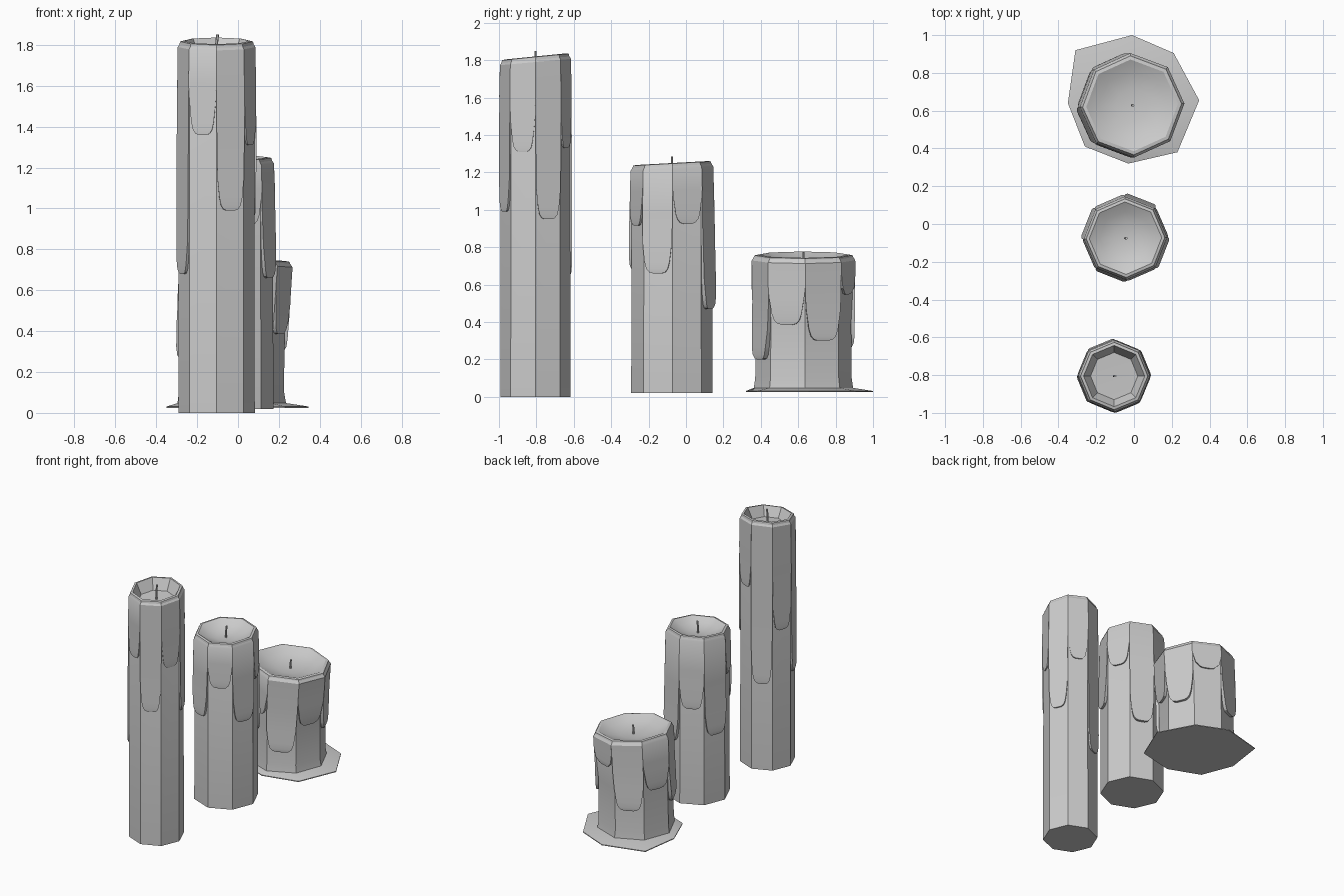
import bpy, bmesh, math
from math import cos, sin, radians

if "Cube" in bpy.data.objects:
    bpy.data.objects.remove(bpy.data.objects["Cube"])

N = 8


def make_object(name, verts, faces):
    me = bpy.data.meshes.new(name)
    me.from_pydata(verts, [], faces)
    bm = bmesh.new()
    bm.from_mesh(me)
    bmesh.ops.recalc_face_normals(bm, faces=bm.faces)
    bm.to_mesh(me)
    bm.free()
    ob = bpy.data.objects.new(name, me)
    bpy.context.collection.objects.link(ob)
    bpy.ops.object.select_all(action='DESELECT')
    bpy.context.view_layer.objects.active = ob
    ob.select_set(True)
    bpy.ops.object.shade_smooth_by_angle(angle=radians(30))
    return ob


def bridge(a, b, n=N):
    return [(a + i, a + (i + 1) % n, b + (i + 1) % n, b + i) for i in range(n)]


def candle(name, cy, rot, prof, top, tilt, rim, bowl, wick_top, drips, thick):
    """prof: (z, radius, centre x) rows; rim/bowl: (radius, z offset) rows."""
    tx, ty = tilt
    zb, cxt = prof[0][0], prof[-1][2]

    def at(z):
        # radius and centre at height z
        if z <= prof[0][0]:
            return prof[0][1:]
        for (z0, r0, c0), (z1, r1, c1) in zip(prof, prof[1:]):
            if z <= z1:
                t = (z - z0) / (z1 - z0)
                return r0 + (r1 - r0) * t, c0 + (c1 - c0) * t
        return prof[-1][1:]

    def point(k, s, r, cx, z):
        # point on side k, s from 0 to 1 along it, with the sloping top applied
        a, b = (radians(rot) + (k + i) * math.tau / N for i in (0, 1))
        x = r * (cos(a) * (1 - s) + cos(b) * s)
        y = r * (sin(a) * (1 - s) + sin(b) * s)
        w = max(0, min(1, (z - top + 0.3) / 0.3))
        return (cx + x, cy + y, z + w * (tx * x + ty * y))

    # body with rim and melted hollow
    rows = list(prof) + [(top + dz, r, cxt) for r, dz in rim + bowl]
    verts = [point(k, 0, r, c, z) for z, r, c in rows for k in range(N)]
    faces = [tuple(range(N))]
    for i in range(len(rows) - 1):
        faces += bridge(i * N, i * N + N)
    last = (len(rows) - 1) * N
    verts.append((cxt, cy, top + bowl[-1][1] - 0.003))
    faces += [(last + k, last + (k + 1) % N, len(verts) - 1) for k in range(N)]
    make_object(name + "_candle_body", verts, faces)

    # wax drips, one tongue per side
    verts, faces = [], []
    for k, zend in enumerate(drips):
        length = top - zend
        th = 0.006 + thick * length / (top - zb)
        h = min(0.16, length * 0.4)
        # (z, inset from side edges, outward offset)
        sect = [(top - 0.004, 0.0, -0.012), (top - 0.03, 0.0, 0.005),
                (zend + length * 0.55, 0.0, 0.006 + th * 0.25),
                (zend + h, 0.03, th * 0.8), (zend + h * 0.4, 0.1, th),
                (zend + 0.025, 0.16, th), (zend + 0.006, 0.25, th * 0.9),
                (zend, 0.36, th * 0.8)]
        base = len(verts)
        for z, s, o in sect:
            r, c = at(z)
            verts += [point(k, s, r + o, c, z), point(k, 1 - s, r + o, c, z),
                      point(k, 1 - s, r - 0.02, c, z), point(k, s, r - 0.02, c, z)]
        for i in range(len(sect) - 1):
            faces += bridge(base + i * 4, base + i * 4 + 4, 4)
        e = base + (len(sect) - 1) * 4
        faces += [(base, base + 1, base + 2, base + 3), (e, e + 1, e + 2, e + 3)]
    make_object(name + "_candle_drips", verts, faces)

    # wick
    z0 = top + bowl[-1][1] - 0.01
    path = [(z0, 0), (z0 + (wick_top - z0) * 0.6, 0.0), (wick_top, 0.005)]
    verts = [(cxt + d + 0.007 * cos(i * math.tau / 6), cy + 0.007 * sin(i * math.tau / 6), z)
             for z, d in path for i in range(6)]
    make_object(name + "_candle_wick", verts,
                [tuple(range(6)), tuple(range(12, 18))] + bridge(0, 6, 6) + bridge(6, 12, 6))


candle("tall", -0.805, 0, [(0, 0.187, -0.105), (1.79, 0.185, -0.105)], 1.82, (0, 0.1),
       [(0.178, -0.003), (0.162, 0)], [(0.125, -0.075)], 1.85,
       [0.95, 1.33, 0.64, 1.03, 0.68, 1.36, 0.99, 1.31], 0.014)

candle("medium", -0.075, 1, [(0.02, 0.218, -0.045), (1.22, 0.216, -0.045)], 1.25, (0, 0.055),
       [(0.208, -0.003), (0.192, 0)], [(0.14, -0.03), (0.07, -0.05)], 1.285,
       [0.925, 0.47, 0.73, 0.53, 0.93, 0.68, 0.915, 0.66], 0.03)

candle("short", 0.628, 2,
       [(0.03, 0.268, -0.03), (0.1, 0.258, -0.032), (0.4, 0.255, -0.028), (0.73, 0.272, -0.01)],
       0.76, (-0.07, 0.0),
       [(0.262, -0.003), (0.243, 0)], [(0.18, -0.03), (0.09, -0.048)], 0.775,
       [0.30, 0.55, 0.26, 0.40, 0.26, 0.45, 0.20, 0.385], 0.03)

# spilled wax around the short candle
pool = [(0.345, 0.655), (0.21, 0.905), (-0.01, 1.0), (-0.31, 0.92),
        (-0.35, 0.64), (-0.26, 0.41), (-0.03, 0.32), (0.23, 0.38)]
inner = [(-0.03 + 0.265 * cos(radians(2 + 45 * k)), 0.628 + 0.265 * sin(radians(2 + 45 * k)))
         for k in range(N)]
verts = ([(x, y, 0.025) for x, y in pool] + [(x, y, 0.031) for x, y in pool]
         + [(x, y, 0.048) for x, y in inner])
make_object("wax_pool", verts,
            [tuple(range(N)), tuple(range(2 * N, 3 * N))] + bridge(0, N) + bridge(N, 2 * N))
